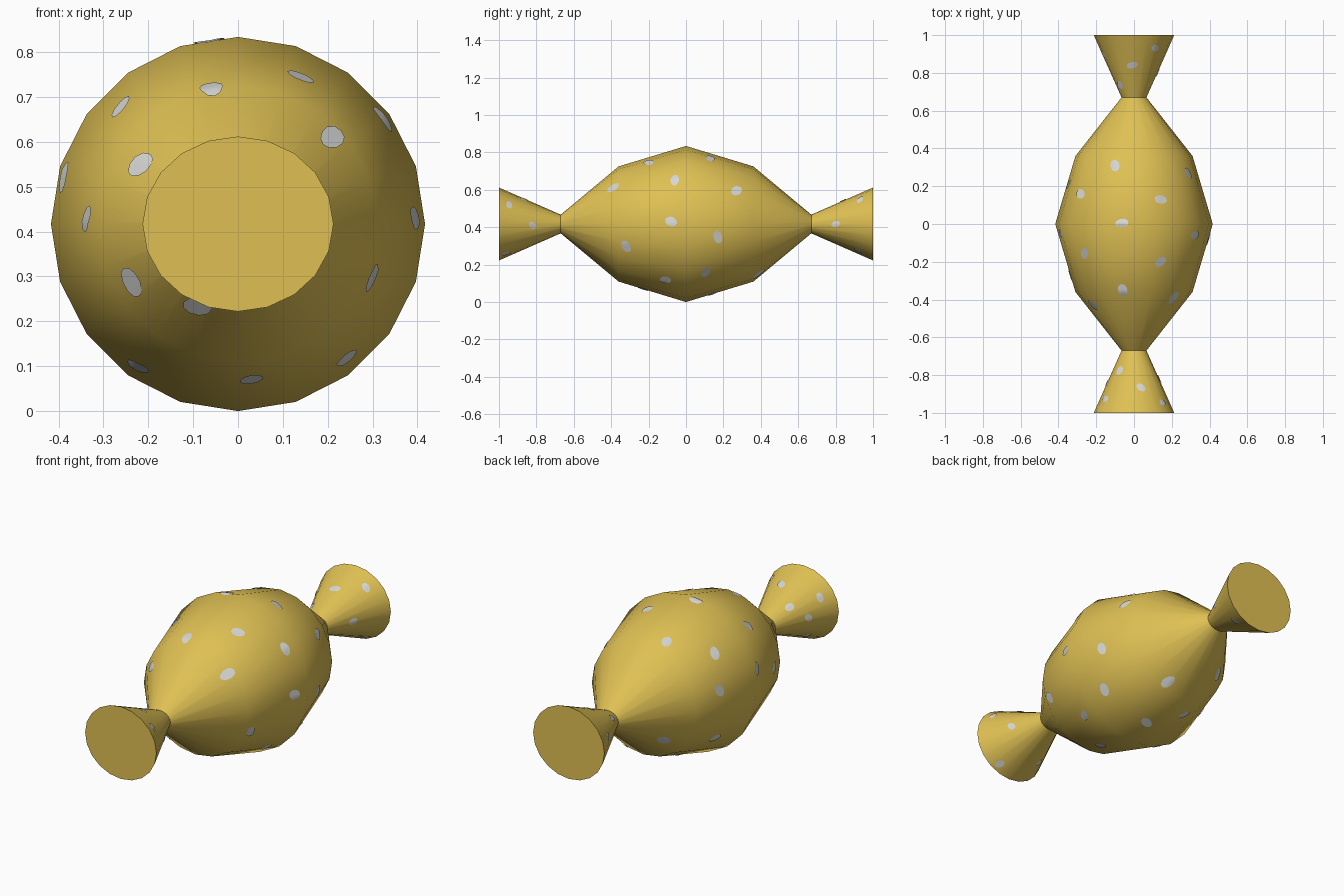
import bpy, bmesh, math

if "Cube" in bpy.data.objects:
    bpy.data.objects.remove(bpy.data.objects["Cube"])

SIDES = 20
ZC = 0.417
# profile: y, half width in x, half height in z
HALF = [(0, .417, .417), (.36, .31, .308), (.67, .066, .05), (1, .213, .195)]
PROFILE = [(-y, a, b) for y, a, b in HALF[:0:-1]] + HALF


def material(name, rgb):
    m = bpy.data.materials.new(name)
    m.diffuse_color = (*rgb, 1)
    m.use_nodes = True
    m.node_tree.nodes["Principled BSDF"].inputs["Base Color"].default_value = m.diffuse_color
    return m


gold = material("gold_wrapper", (.74, .53, .088))
white = material("pale_grey_spots", (.68, .68, .66))


def surface(y, deg, lift=0.0):
    """Point on the faceted wrapper at length y and angle around the axis."""
    y = max(-.999, min(.999, y))
    for (y0, a0, b0), (y1, a1, b1) in zip(PROFILE, PROFILE[1:]):
        if y0 <= y <= y1:
            t = (y - y0) / (y1 - y0)
            a, b = a0 + t * (a1 - a0), b0 + t * (b1 - b0)
            break
    step = 360 / SIDES
    k = math.floor(deg / step)
    f = deg / step - k
    p, q = math.radians(k * step), math.radians((k + 1) * step)
    x = a * ((1 - f) * math.cos(p) + f * math.cos(q))
    z = b * ((1 - f) * math.sin(p) + f * math.sin(q))
    s = 1 + lift / math.hypot(x, z)
    return (x * s, y, ZC + z * s)


def make_object(name, bm, mat):
    me = bpy.data.meshes.new(name)
    bm.to_mesh(me)
    bm.free()
    me.materials.append(mat)
    ob = bpy.data.objects.new(name, me)
    bpy.context.collection.objects.link(ob)
    bpy.ops.object.select_all(action='DESELECT')
    ob.select_set(True)
    bpy.context.view_layer.objects.active = ob
    bpy.ops.object.shade_smooth_by_angle(angle=math.radians(35))
    return ob


# Wrapper: body with two flared twisted ends
bm = bmesh.new()
rings = []
for y, a, b in PROFILE:
    rings.append([bm.verts.new((a * math.cos(i * math.tau / SIDES), y,
                                ZC + b * math.sin(i * math.tau / SIDES)))
                  for i in range(SIDES)])
for r, s in zip(rings, rings[1:]):
    for i in range(SIDES):
        j = (i + 1) % SIDES
        bm.faces.new((r[i], r[j], s[j], s[i]))
bm.faces.new(rings[0])
bm.faces.new(rings[-1])
bmesh.ops.recalc_face_normals(bm, faces=bm.faces)
make_object("candy_wrapper", bm, gold)

# Spots: (y, angle around the axis)
BODY_SPOTS = [(-.06, 36), (-.2, 67), (-.39, 43), (.27, 32), (.13, 68), (-.32, -22),
              (-.08, 2), (-.11, -51), (.105, -42), (.17, -11), (.39, -70), (.31, 108),
              (.16, 140), (.005, 99), (-.155, 135), (-.35, 101), (-.43, 148),
              (-.41, 209), (-.49, 245), (-.23, 275), (-.27, 178), (-.05, 165),
              (.21, 168), (.455, 219), (.18, 215), (.139, 275), (.25, 248), (-.1, 235)]
END_SPOTS = [(-.945, 37), (-.82, -4), (-.775, 131), (-.865, 76), (-.925, 147),
             (-.84, 175), (-.96, -61), (-.88, 230), (.93, 52), (.84, 94), (.735, 140),
             (.80, 0), (.9, 165), (.86, 225), (.92, -60)]


def spots(name, places, size):
    bm = bmesh.new()
    for n, (y, deg) in enumerate(places):
        x, _, z = surface(y, deg)
        r = math.hypot(x, z - ZC)
        tilt = n * 2.4

        def at(rad, i):
            w = i * math.tau / 10
            u, v = rad * 1.2 * math.cos(w), rad * .85 * math.sin(w)
            du = u * math.cos(tilt) - v * math.sin(tilt)
            dv = u * math.sin(tilt) + v * math.cos(tilt)
            return bm.verts.new(surface(y + dv * .9, deg + math.degrees(du / r), .004))
        mid = bm.verts.new(surface(y, deg, .004))
        inner = [at(size * .5, i) for i in range(10)]
        outer = [at(size, i) for i in range(10)]
        for i in range(10):
            j = (i + 1) % 10
            fs = [bm.faces.new((mid, inner[i], inner[j])),
                  bm.faces.new((inner[i], outer[i], outer[j], inner[j]))]
            for f in fs:  # face away from the axis
                f.normal_update()
                c = f.calc_center_median()
                if f.normal.x * c.x + f.normal.z * (c.z - ZC) < 0:
                    f.normal_flip()
    make_object(name, bm, white)


spots("body_spots", BODY_SPOTS, .03)
spots("end_spots", END_SPOTS, .022)
